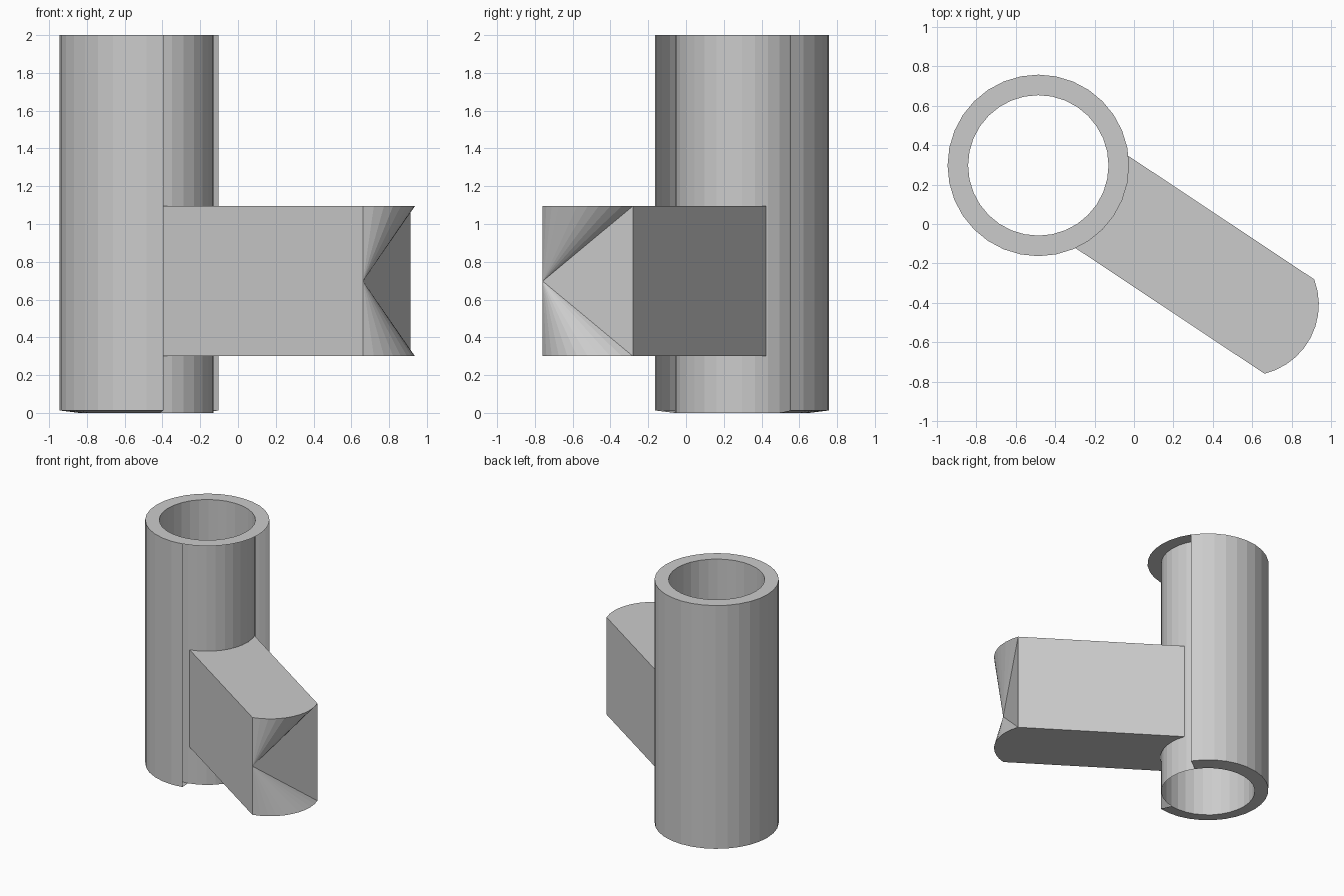
import bpy, bmesh
from math import sin, cos, radians

if "Cube" in bpy.data.objects:
    bpy.data.objects.remove(bpy.data.objects["Cube"])

CX, CY = -0.485, 0.297      # tube axis
SEG = 32
STEP = 360 / SEG
R_OUT, R_IN = 0.46, 0.356
GAP_START, GAP_END = -7, 3  # outer skin is open between these segment indices


def point(bm, r, deg, z, dx=0.0, dy=0.0):
    a = radians(deg)
    return bm.verts.new((CX + r * cos(a) + dx, CY + r * sin(a) + dy, z))


def finish(bm, name):
    mesh = bpy.data.meshes.new(name)
    bm.to_mesh(mesh)
    bm.free()
    obj = bpy.data.objects.new(name, mesh)
    bpy.context.collection.objects.link(obj)


# Tube: full bore and top rim, outer skin and bottom rim left open by the arm
bm = bmesh.new()
in_bot, out_bot, out_top, in_top = [
    [point(bm, r, (GAP_START + i) * STEP, z) for i in range(SEG)]
    for r, z in ((R_IN, 0.0), (R_OUT, 0.013), (R_OUT, 2.0), (R_IN, 2.0))]
for i in range(SEG):
    j = (i + 1) % SEG
    bm.faces.new((in_top[i], in_top[j], in_bot[j], in_bot[i]))
    bm.faces.new((out_top[i], out_top[j], in_top[j], in_top[i]))
    if i >= GAP_END - GAP_START:
        bm.faces.new((out_bot[i], out_bot[j], out_top[j], out_top[i]))
        bm.faces.new((in_bot[i], in_bot[j], out_bot[j], out_bot[i]))
loose = [v for v in bm.verts if not v.link_faces]
bmesh.ops.delete(bm, geom=loose, context='VERTS')
finish(bm, "tube")

# Arm: arc against the bore wall, swept sideways to an equal arc at the far end
bm = bmesh.new()
N, A0, A1, R_ARM = 10, -76.3, 20.6, 0.361
Z0, Z1 = 0.3, 1.095
SHIFT = (1.061, -0.705)
near_bot, near_top, far_bot, far_top = [
    [point(bm, R_ARM, A0 + (A1 - A0) * i / N, z, *d) for i in range(N + 1)]
    for d in ((0, 0), SHIFT) for z in (Z0, Z1)]
for i in range(N):
    bm.faces.new((near_top[i], far_top[i], far_top[i + 1], near_top[i + 1]))
    bm.faces.new((near_bot[i + 1], far_bot[i + 1], far_bot[i], near_bot[i]))
mid = point(bm, R_ARM, A0, (Z0 + Z1) / 2, *SHIFT)
bm.faces.new((near_bot[0], far_bot[0], mid, far_top[0], near_top[0]))
bm.faces.new((near_top[N], far_top[N], far_bot[N], near_bot[N]))

# Notched far end: a fan of triangles from the middle of one end edge
rim = far_bot + far_top[::-1]
for a, b in zip(rim, rim[1:]):
    bm.faces.new((mid, a, b))
finish(bm, "arm")
